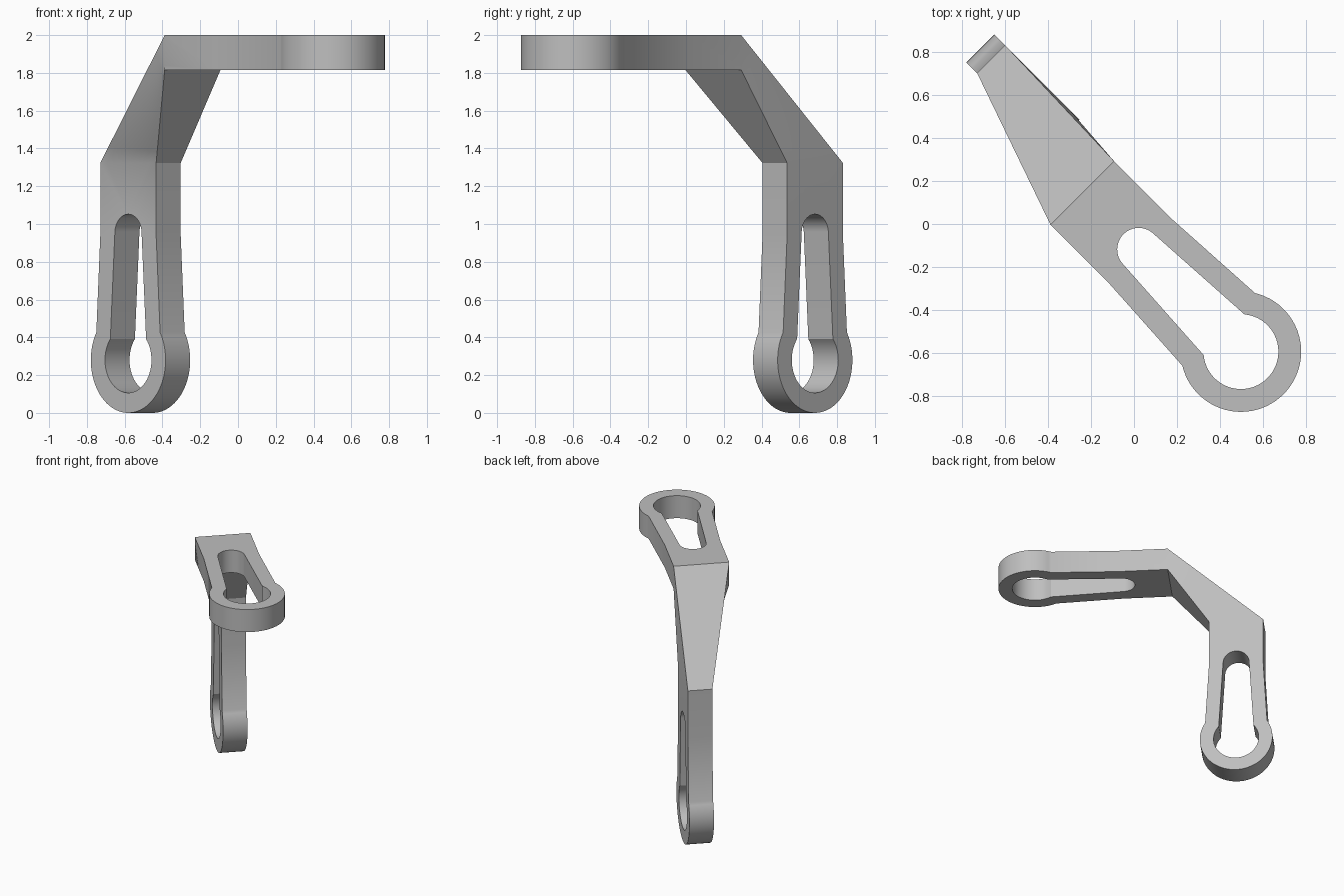
import bpy, bmesh
from math import sin, cos, sqrt, radians
from mathutils import Vector

cube = bpy.data.objects.get("Cube")
if cube:
    bpy.data.objects.remove(cube)

# Plate profile: s runs along the arm from the eye centre, t runs across it
END, HALF = -1.043, 0.209
EYE_OUT, EYE_IN, SLOT_S, SLOT_R = 0.28, 0.174, -0.672, 0.1


def arc(s, r, a0, a1, n):
    angles = [radians(a0 + (a1 - a0) * i / n) for i in range(n + 1)]
    return [(s + r * cos(a), r * sin(a)) for a in angles]


outline = ([(END, -HALF), (-0.66, -HALF)] + arc(0, EYE_OUT, -121.5, 121.5, 48)
           + [(-0.66, HALF), (END, HALF)])
keyhole = arc(0, EYE_IN, -129.7, 129.7, 44) + arc(SLOT_S, SLOT_R, 93.6, 266.4, 24)


def diagonal(u, v, z):
    """Turn diagonal coordinates into world x, y, z."""
    return Vector(((u + v) / sqrt(2), (v - u) / sqrt(2), z))


def flat_plate(s, t, w):
    return diagonal(0.771 + s, -0.068 + t, 1.816 + 0.184 * w)


def upright_plate(s, t, w):
    return diagonal(-0.802 + t, -0.02 + 0.184 * w, 0.28 - s)


def add_plate(bm, place):
    """Build a plate with a keyhole opening; its inner end stays open."""
    layer_edges = [[], []]
    for loop in (outline, keyhole):
        rings = [[bm.verts.new(place(s, t, w)) for s, t in loop] for w in (0, 1)]
        n = len(loop)
        for w, ring in enumerate(rings):
            layer_edges[w] += [bm.edges.new((ring[i], ring[(i + 1) % n])) for i in range(n)]
        sides = n - 1 if loop is outline else n
        for i in range(sides):
            j = (i + 1) % n
            bm.faces.new((rings[0][i], rings[0][j], rings[1][j], rings[1][i]))
        if loop is outline:
            ends = [rings[w][k] for w in (0, 1) for k in (0, -1)]
    for edges in layer_edges:
        bmesh.ops.triangle_fill(bm, use_beauty=True, edges=edges)
    return ends


bm = bmesh.new()
f_low_a, f_low_b, f_top_a, f_top_b = add_plate(bm, flat_plate)
u_a_out, u_a_in, u_b_out, u_b_in = add_plate(bm, upright_plate)

# Twisted neck joining the two open plate ends
start = [f_top_a, f_top_b, f_low_b, f_low_a]
finish = [u_a_out, u_b_out, u_b_in, u_a_in]
neck = [bm.faces.new((start[i], start[(i + 1) % 4], finish[(i + 1) % 4], finish[i]))
        for i in range(4)]
neck_edges = list({e for f in neck for e in f.edges})
bmesh.ops.subdivide_edges(bm, edges=neck_edges, cuts=7, use_grid_fill=True)
bmesh.ops.recalc_face_normals(bm, faces=bm.faces)

mesh = bpy.data.meshes.new("twisted_bracket")
bm.to_mesh(mesh)
bm.free()
bracket = bpy.data.objects.new("twisted_bracket", mesh)
bpy.context.collection.objects.link(bracket)

# Plain grey metal
grey = bpy.data.materials.new("light_grey")
grey.use_nodes = True
colour = (0.52, 0.52, 0.52, 1)
grey.diffuse_color = colour
grey.node_tree.nodes["Principled BSDF"].inputs["Base Color"].default_value = colour
mesh.materials.append(grey)

bpy.ops.object.select_all(action="DESELECT")
bracket.select_set(True)
bpy.context.view_layer.objects.active = bracket
bpy.ops.object.shade_smooth_by_angle(angle=radians(30))
